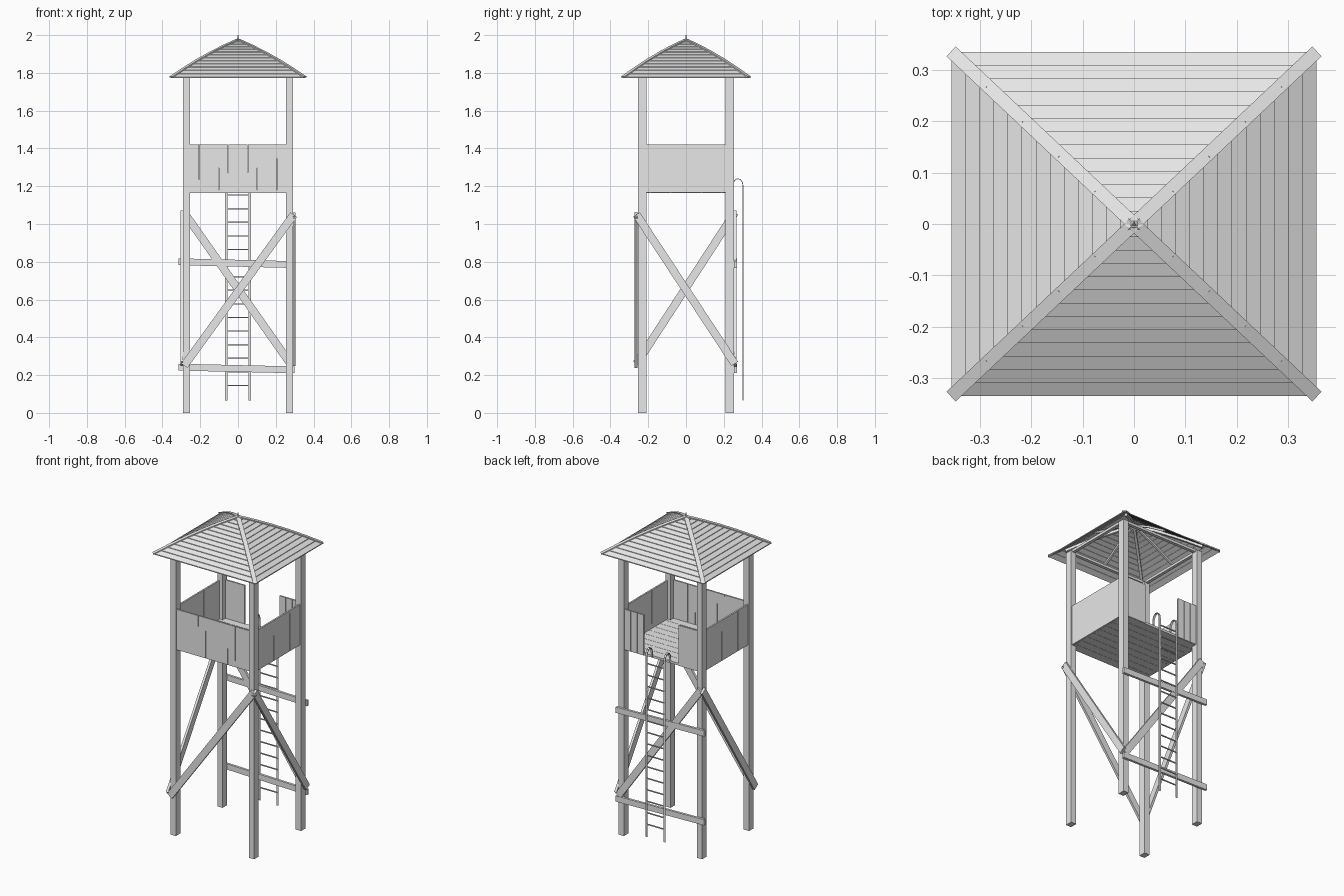
import bpy, bmesh, math, random
from mathutils import Vector, Matrix

random.seed(4)
if "Cube" in bpy.data.objects:
    bpy.data.objects.remove(bpy.data.objects["Cube"], do_unlink=True)

grey = bpy.data.materials.new("pale grey wood")
grey.use_nodes = True
grey.diffuse_color = (0.8, 0.8, 0.8, 1)
grey.node_tree.nodes["Principled BSDF"].inputs["Base Color"].default_value = (0.8, 0.8, 0.8, 1)


def finish(name, bm):
    bmesh.ops.recalc_face_normals(bm, faces=bm.faces)
    mesh = bpy.data.meshes.new(name)
    bm.to_mesh(mesh)
    bm.free()
    mesh.materials.append(grey)
    obj = bpy.data.objects.new(name, mesh)
    bpy.context.collection.objects.link(obj)
    return obj


def add_box(bm, centre, size, rot=Matrix()):
    m = Matrix.Translation(centre) @ rot @ Matrix.Diagonal((*size, 1))
    bmesh.ops.create_cube(bm, size=1, matrix=m)


def add_beam(bm, a, b, width, depth, normal):
    """Box from a to b; depth is measured along the normal."""
    a, b = Vector(a), Vector(b)
    along = (b - a).normalized()
    side = along.cross(Vector(normal)).normalized()
    out = side.cross(along)
    rot = Matrix((side, out, along)).transposed().to_4x4()
    add_box(bm, (a + b) / 2, (width, depth, (b - a).length), rot)


# Corner posts
PX, PY = 0.272, 0.232
for sx, xn in ((-1, "right"), (1, "left")):
    for sy, yn in ((-1, "front"), (1, "back")):
        bm = bmesh.new()
        add_box(bm, (sx * PX, sy * PY, 0.8925), (0.037, 0.045, 1.785))
        finish(f"{yn}_{xn}_post", bm)

# One diagonal brace on each side, plus two level rails at the back
BEAMS = {
    "front_brace": ((-0.285, -0.265, 0.25), (0.295, -0.265, 1.05), 0.042, (0, -1, 0)),
    "back_brace": ((-0.285, 0.260, 1.06), (0.285, 0.260, 0.25), 0.042, (0, 1, 0)),
    "left_brace": ((0.298, -0.262, 1.05), (0.298, 0.258, 0.26), 0.042, (1, 0, 0)),
    "right_brace": ((-0.298, -0.262, 0.26), (-0.298, 0.258, 1.06), 0.042, (-1, 0, 0)),
    "upper_back_rail": ((-0.315, 0.262, 0.800), (0.30, 0.262, 0.785), 0.036, (0, 1, 0)),
    "lower_back_rail": ((-0.315, 0.262, 0.242), (0.30, 0.262, 0.228), 0.036, (0, 1, 0)),
}
for name, (a, b, width, normal) in BEAMS.items():
    bm = bmesh.new()
    add_beam(bm, a, b, width, 0.015, normal)
    finish(name, bm)

# Platform floor boards
bm = bmesh.new()
for i in range(9):
    add_box(bm, (0, -0.216 + 0.054 * i, 1.172), (0.55, 0.0525, 0.014))
finish("platform_floor", bm)


# Parapets of upright boards, each a little crooked
def parapet(name, start, end):
    start, end = Vector(start), Vector(end)
    length = (end - start).length
    count = max(2, round(length / 0.053))
    turn = math.atan2(end.y - start.y, end.x - start.x)
    bm = bmesh.new()
    for i in range(count):
        c = start.lerp(end, (i + 0.5) / count)
        lean = Matrix.Rotation(random.uniform(-0.005, 0.005), 4, "Y")
        rot = Matrix.Rotation(turn, 4, "Z") @ lean
        add_box(bm, (c.x, c.y, 1.293), (length / count - 0.001, 0.01, 0.254), rot)
    finish(name, bm)


parapet("front_parapet", (-0.256, -0.242, 0), (0.256, -0.242, 0))
parapet("left_parapet", (0.28, -0.212, 0), (0.28, 0.212, 0))
parapet("right_parapet", (-0.28, -0.212, 0), (-0.28, 0.212, 0))
parapet("back_left_parapet", (0.12, 0.242, 0), (0.256, 0.242, 0))
parapet("back_right_parapet", (-0.256, 0.242, 0), (-0.12, 0.242, 0))

# Ladder: flat rails hooked over the platform edge, with thin rungs
hook = [(0.302, 0.065), (0.302, 1.20)]
for k in range(1, 7):
    ang = math.pi * k / 6
    hook.append((0.275 + 0.027 * math.cos(ang), 1.20 + 0.04 * math.sin(ang)))
hook.append((0.248, 1.175))
for sx, xn in ((-1, "right"), (1, "left")):
    bm = bmesh.new()
    for (y0, z0), (y1, z1) in zip(hook, hook[1:]):
        add_beam(bm, (sx * 0.063, y0, z0), (sx * 0.063, y1, z1), 0.004, 0.013, (1, 0, 0))
    finish(f"ladder_{xn}_rail", bm)
bm = bmesh.new()
for i in range(15):
    add_box(bm, (0, 0.302, 0.145 + 0.072 * i), (0.126, 0.006, 0.006))
finish("ladder_rungs", bm)

# Roof of overlapping board rows on a gently bowed hip
HX, HY = 0.355, 0.335


def roof_z(t):
    return 1.772 + 0.2 * (1 - t) + 0.05 * t * (1 - t)


ROWS = 13
bm = bmesh.new()
for i in range(ROWS):
    lo, hi = 1 - i / ROWS, max(1 - (i + 1.1) / ROWS, 0.01)
    section = [(lo, roof_z(lo)), (lo, roof_z(lo) + 0.006),
               (hi, roof_z(hi) + 0.002), (hi, roof_z(hi) - 0.002)]
    rings = [[bm.verts.new((sx * HX * t, sy * HY * t, z)) for t, z in section]
             for sx, sy in ((-1, -1), (1, -1), (1, 1), (-1, 1))]
    for r in range(4):
        a, b = rings[r], rings[(r + 1) % 4]
        for k in range(4):
            n = (k + 1) % 4
            bm.faces.new((a[k], b[k], b[n], a[n]))
finish("roof_boards", bm)


# Hip caps above and rafters below the boards
def hip_strip(name, offset, width, depth, t_out):
    bm = bmesh.new()
    ts = [t_out * (1 - k / 5) for k in range(6)]
    for sx in (-1, 1):
        for sy in (-1, 1):
            pts = [(sx * HX * t, sy * HY * t, roof_z(t) + offset) for t in ts]
            for a, b in zip(pts, pts[1:]):
                add_beam(bm, a, b, width, depth, (0, 0, 1))
    finish(name, bm)


hip_strip("hip_caps", 0.005, 0.026, 0.006, 1.0)
hip_strip("hip_rafters", -0.012, 0.016, 0.014, 0.8)

bm = bmesh.new()
for dx, dy in ((1, 0), (-1, 0), (0, 1), (0, -1)):
    for t0, t1 in ((0.8, 0.4), (0.4, 0.03)):
        add_beam(bm, (dx * HX * t0, dy * HY * t0, roof_z(t0) - 0.011),
                 (dx * HX * t1, dy * HY * t1, roof_z(t1) - 0.011), 0.012, 0.012, (0, 0, 1))
finish("middle_rafters", bm)

# Wall plates joining the post tops
bm = bmesh.new()
for s in (-1, 1):
    add_box(bm, (0, s * PY, 1.785), (2 * PX, 0.02, 0.016))
    add_box(bm, (s * PX, 0, 1.785), (0.02, 2 * PY, 0.016))
finish("wall_plates", bm)

# Peak cap and small three-sided spike
bm = bmesh.new()
bmesh.ops.create_cone(bm, cap_ends=True, segments=4, radius1=0.034, radius2=0.008, depth=0.018,
                      matrix=Matrix.Translation((0, 0, 1.972)) @ Matrix.Rotation(math.pi / 4, 4, "Z"))
finish("peak_cap", bm)
bm = bmesh.new()
bmesh.ops.create_cone(bm, cap_ends=True, segments=3, radius1=0.006, radius2=0.003, depth=0.025,
                      matrix=Matrix.Translation((0, 0, 1.9875)))
finish("peak_spike", bm)
